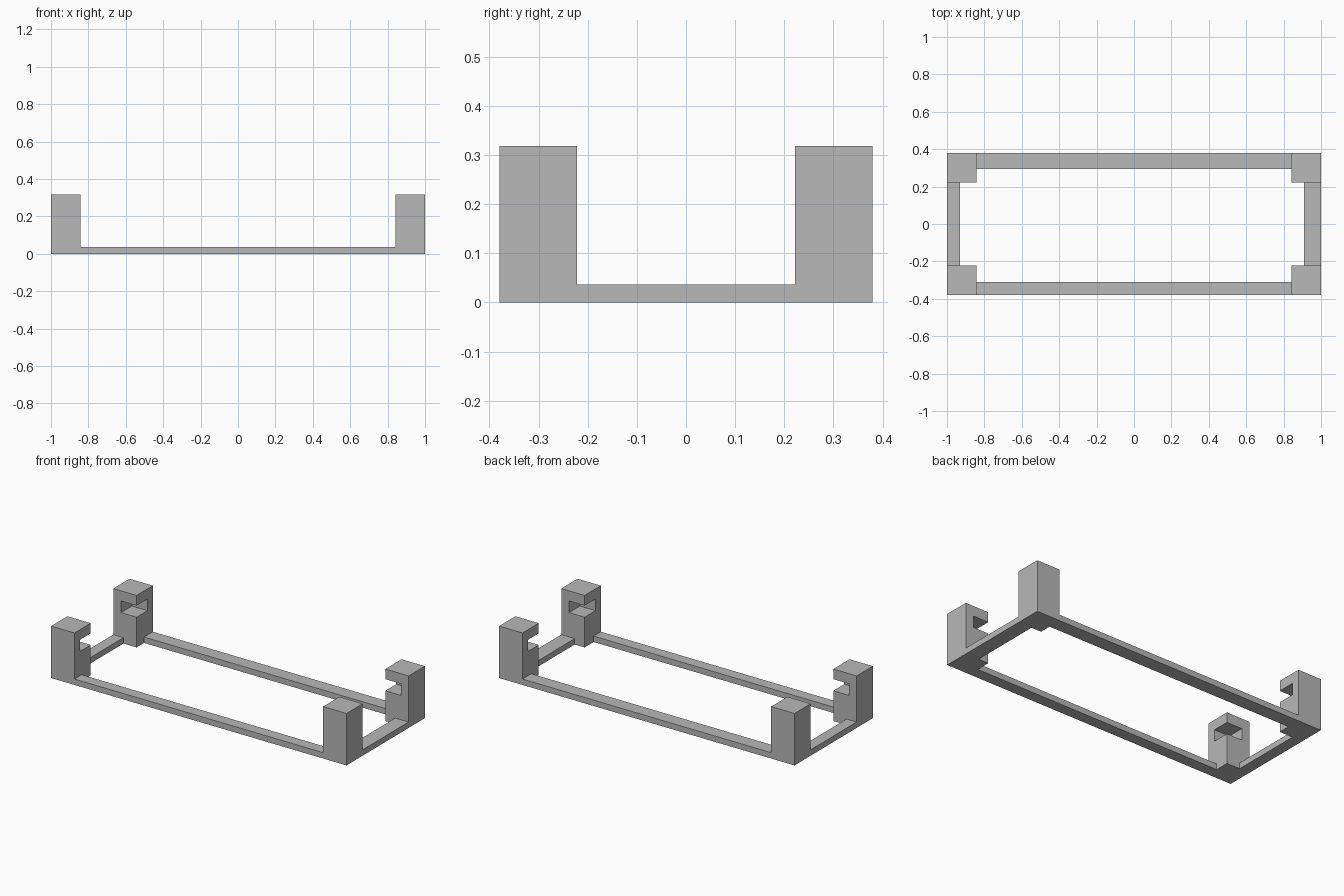
import bpy

cube = bpy.data.objects.get("Cube")
if cube:
    bpy.data.objects.remove(cube, do_unlink=True)

# One plain grey for everything
grey = bpy.data.materials.new("plain grey")
grey.use_nodes = True
colour = (0.48, 0.48, 0.48, 1)
grey.diffuse_color = colour
grey.node_tree.nodes["Principled BSDF"].inputs["Base Color"].default_value = colour


def box(name, x, y, z):
    """Box from (min, max) ranges on each axis."""
    bpy.ops.mesh.primitive_cube_add(size=1, location=[sum(r) / 2 for r in (x, y, z)])
    ob = bpy.context.object
    ob.name = name
    ob.scale = [r[1] - r[0] for r in (x, y, z)]
    bpy.ops.object.transform_apply(location=True, rotation=False, scale=True)
    ob.data.materials.append(grey)
    return ob


def carve(target, name, x, y, z):
    """Cut a box out of the target and discard the cutter."""
    cutter = box(name, x, y, z)
    cutter.hide_render = True
    mod = target.modifiers.new(name, "BOOLEAN")
    mod.operation = "DIFFERENCE"
    mod.solver = "EXACT"
    mod.object = cutter
    bpy.context.view_layer.objects.active = target
    bpy.ops.object.modifier_apply(modifier=mod.name)
    bpy.data.objects.remove(cutter, do_unlink=True)


half_y, height, rail = 0.379, 0.318, 0.036
post_x, post_y = 0.842, 0.222      # inner faces of the corner posts
notch = 0.105                      # depth of the slot in each post

# Solid block, carved down to four posts joined by low rails
frame = box("corner_post_frame", (-1, 1), (-half_y, half_y), (0, height))
carve(frame, "long_gap", (-post_x, post_x), (-1, 1), (rail, 1))
carve(frame, "short_gap", (-2, 2), (-post_y, post_y), (rail, 1))

# Open floor, with rails of differing widths
carve(frame, "opening_long", (-post_x, post_x), (-0.309, 0.294), (-1, 1))
carve(frame, "opening_short", (-0.931, 0.909), (-post_y, post_y), (-1, 1))

# Slot in the inner corner of every post
nx, ny = post_x + notch, post_y + notch
carve(frame, "post_slots", (-nx, nx), (-ny, ny), (0.185, 0.256))
